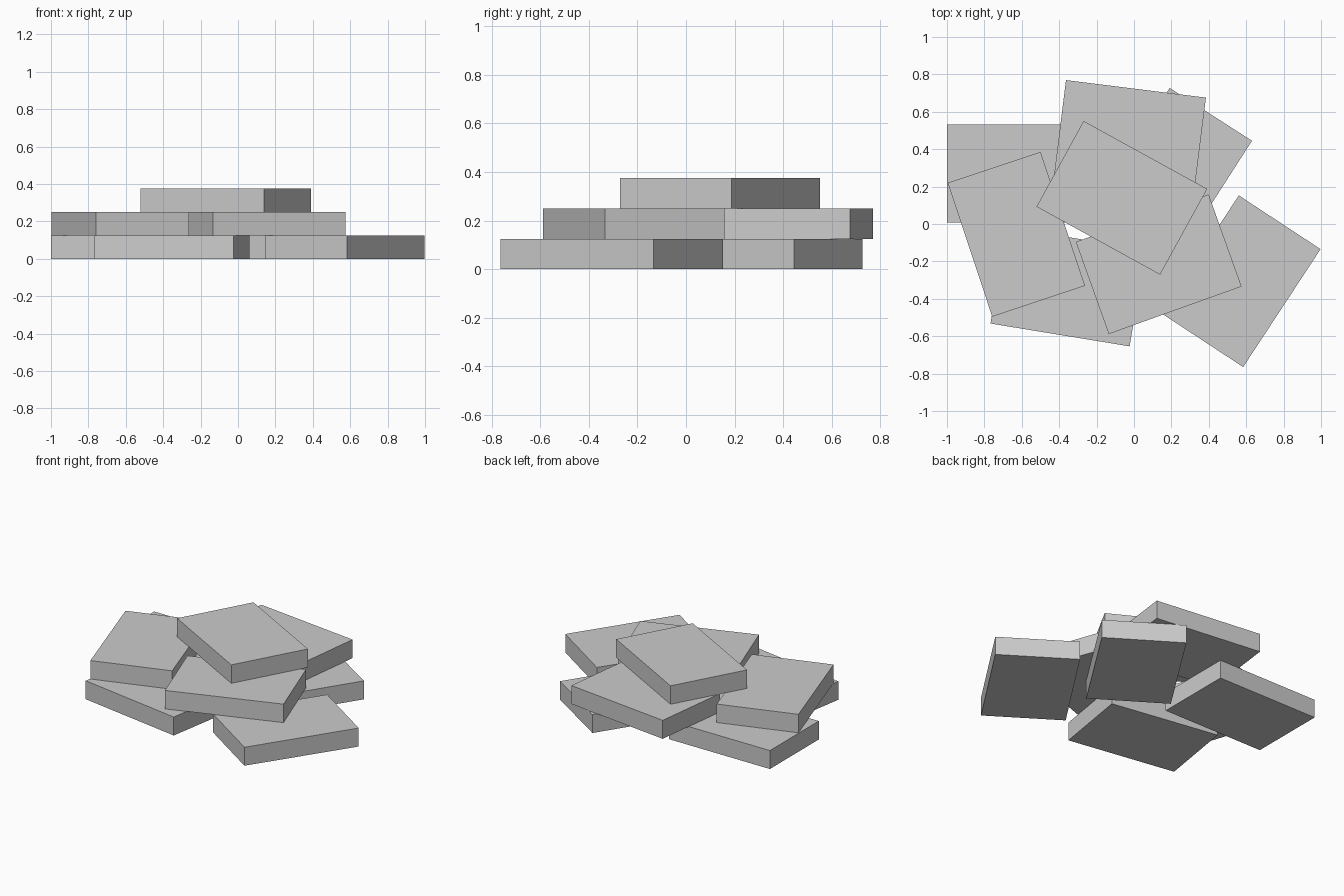
import bpy
from math import radians

if "Cube" in bpy.data.objects:
    bpy.data.objects.remove(bpy.data.objects["Cube"])

LENGTH, WIDTH, THICK = 0.754, 0.523, 0.125


def slab(name, x, y, layer, angle):
    """One flat block lying on the given layer, turned about z."""
    bpy.ops.mesh.primitive_cube_add(
        size=1, location=(x, y, (layer + 0.5) * THICK))
    ob = bpy.context.object
    ob.name = name
    ob.scale = (LENGTH, WIDTH, THICK)
    ob.rotation_euler.z = radians(angle)
    return ob


# bottom layer
slab("bottom_slab_back_left", -0.623, 0.27, 0, 0)
slab("bottom_slab_front_left", -0.353, -0.335, 0, -9.3)
slab("bottom_slab_front_right", 0.572, -0.306, 0, 56.7)
slab("bottom_slab_back_right", 0.207, 0.269, 0, 57.3)

# middle layer
slab("middle_slab_left", -0.629, -0.055, 1, 108.4)
slab("middle_slab_back", -0.022, 0.463, 1, -7.1)
slab("middle_slab_front", 0.132, -0.215, 1, 19.7)

# top layer
slab("top_slab", -0.065, 0.14, 2, -28.8)
